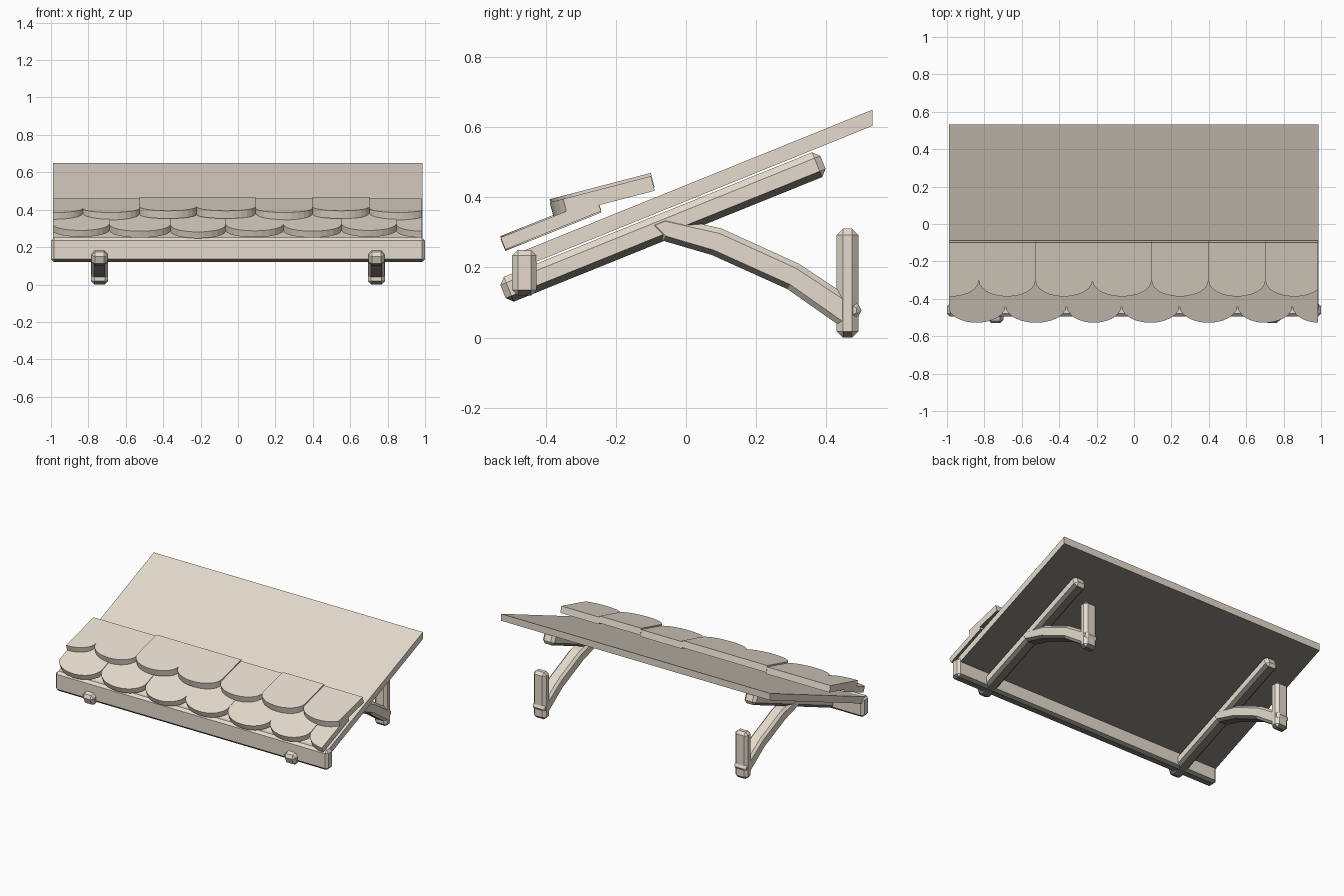
import bpy, bmesh, math
from mathutils import Vector

if "Cube" in bpy.data.objects:
    bpy.data.objects.remove(bpy.data.objects["Cube"])


def material(name, rgb):
    m = bpy.data.materials.new(name)
    m.diffuse_color = (*rgb, 1)
    m.use_nodes = True
    m.node_tree.nodes["Principled BSDF"].inputs["Base Color"].default_value = m.diffuse_color
    return m


wood = material("pale wood", (0.78, 0.71, 0.61))
shade = material("dark underside", (0.205, 0.195, 0.165))


def finish(name, bm, bevel=0):
    bmesh.ops.recalc_face_normals(bm, faces=bm.faces[:])
    if bevel:  # chamfer the sharp edges only
        sharp = [e for e in bm.edges if e.calc_face_angle(0) > math.radians(40)]
        bmesh.ops.bevel(bm, geom=sharp, offset=bevel, segments=1, profile=0.5,
                        affect='EDGES', clamp_overlap=True)
    bm.normal_update()
    for f in bm.faces:  # faces looking down are dark
        f.material_index = 1 if f.normal.z < -0.62 else 0
    me = bpy.data.meshes.new(name)
    bm.to_mesh(me)
    bm.free()
    me.materials.append(wood)
    me.materials.append(shade)
    ob = bpy.data.objects.new(name, me)
    bpy.context.collection.objects.link(ob)
    return ob


def add_slab(bm, pts, offset):
    """Close a flat outline into a solid of the given offset."""
    a = [bm.verts.new(p) for p in pts]
    b = [bm.verts.new(Vector(p) + Vector(offset)) for p in pts]
    faces = [bm.faces.new(a), bm.faces.new(b[::-1])]
    for i in range(len(a)):
        j = (i + 1) % len(a)
        faces.append(bm.faces.new((a[i], b[i], b[j], a[j])))
    return faces


def prism(name, yz, xc, width, bevel=0):
    """Side profile extruded along x."""
    bm = bmesh.new()
    add_slab(bm, [(xc - width / 2, y, z) for y, z in yz], (width, 0, 0))
    return finish(name, bm, bevel)


def rect(y0, y1, z0, z1):
    return [(y0, z0), (y1, z0), (y1, z1), (y0, z1)]


# sloping roof board and front beam
prism("roof_board", [(-0.466, 0.200), (0.531, 0.603), (0.531, 0.649), (-0.466, 0.246)],
      -0.002, 1.975)
prism("front_beam", rect(-0.495, -0.425, 0.12, 0.25), 0, 2.0, 0.016)

# rafters, wall posts and curved braces on both sides
s, c = math.sin(math.radians(22)), math.cos(math.radians(22))
a, b, h = Vector((-0.521, 0.131)), Vector((0.390, 0.499)), 0.038
n = Vector((-s, c)) * h
rafter = [a - n, b - n, b + n, a + n]
brace = [(-0.115, 0.325), (-0.066, 0.276), (0.074, 0.235), (0.289, 0.138), (0.443, 0.030),
         (0.500, 0.062), (0.500, 0.092), (0.434, 0.136), (0.320, 0.211), (0.100, 0.311),
         (0.010, 0.331), (-0.06, 0.347)]
for side, x in (("left", -0.74), ("right", 0.74)):
    prism(side + "_rafter", rafter, x, 0.085, 0.018)
    prism(side + "_wall_post", rect(0.429, 0.491, 0.0, 0.31), x, 0.092, 0.018)
    prism(side + "_brace", brace, x, 0.088, 0.018)


# overlapping rows of round-ended shingles
def shingle_row(name, cusps, lifts, tip, cusp, back, z0, slope, thick):
    bm = bmesh.new()
    k = math.hypot(1, slope)
    down = (0, slope * thick / k, -thick / k)
    for x0, x1, lift in zip(cusps, cusps[1:], lifts):
        mid, half = (x0 + x1) / 2, (x1 - x0) / 2
        l, r = max(x0, -0.99), min(x1, 0.985)
        outline = []
        t0 = math.acos(max(-1, min(1, (l - mid) / half)))
        t1 = math.acos(max(-1, min(1, (r - mid) / half)))
        for i in range(13):
            t = t0 + (t1 - t0) * i / 12
            outline.append((mid + half * math.cos(t), cusp - (cusp - tip) * math.sin(t)))
        outline += [(r, back), (l, back)]
        # drop the doubled corner where an arc already ends on the side line at the back
        add_slab(bm, [(x, y, z0 + lift + slope * (y - tip)) for x, y in outline], down)
    finish(name, bm)


shingle_row("lower_shingles", [-0.995, -0.687, -0.361, -0.067, 0.243, 0.553, 0.847, 1.14],
            [0.004, 0, -0.004, 0.002, 0, 0.004, 0],
            -0.528, -0.437, -0.255, 0.285, 0.40, 0.037)
shingle_row("upper_shingles", [-1.13, -0.83, -0.527, -0.222, 0.094, 0.398, 0.703, 1.01],
            [0, 0, 0.009, 0.009, 0, 0.009, 0],
            -0.388, -0.303, -0.10, 0.385, 0.26, 0.043)
